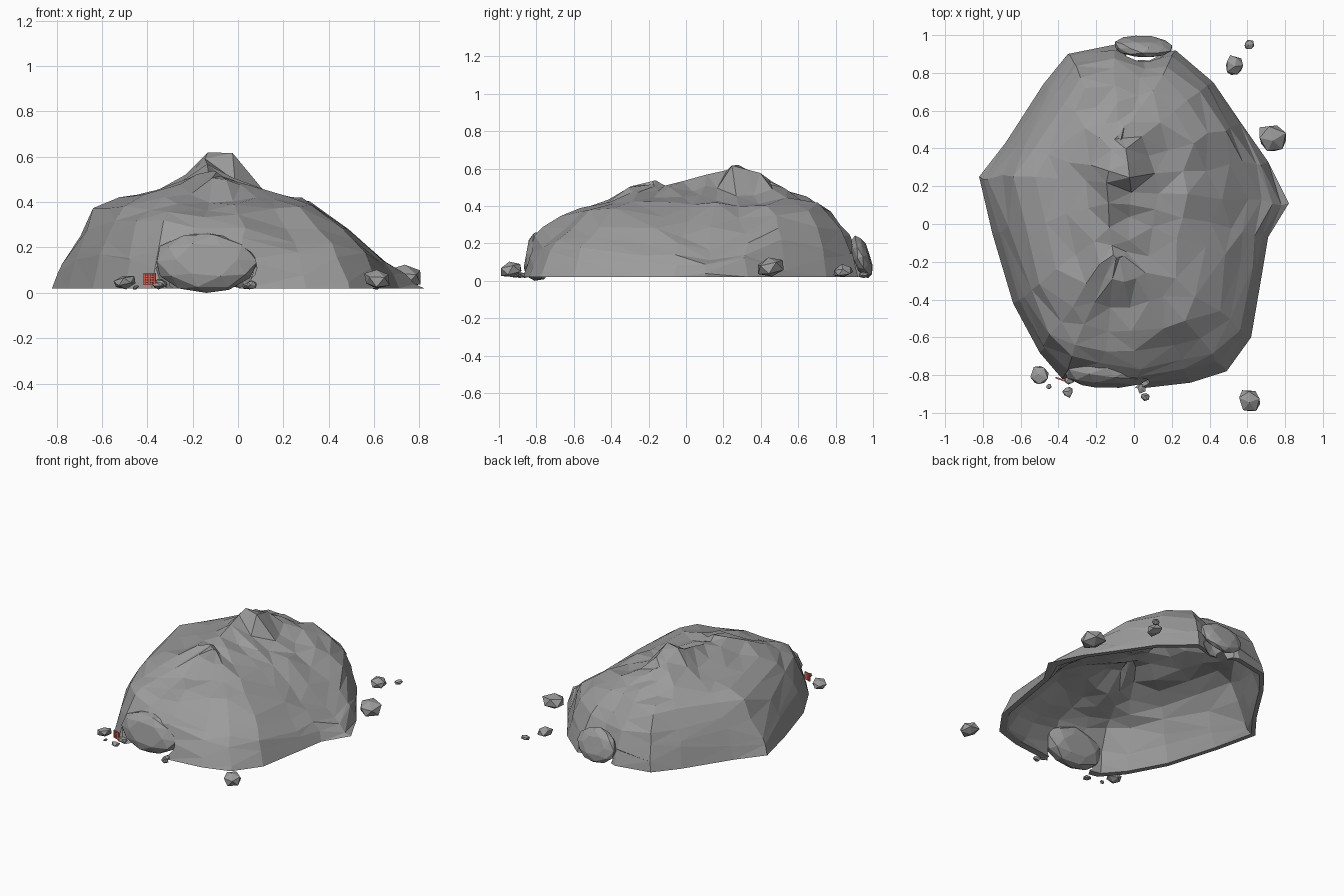
import bpy, bmesh, math, random
from mathutils import Vector, Matrix, Euler

if "Cube" in bpy.data.objects:
    bpy.data.objects.remove(bpy.data.objects["Cube"])

random.seed(4)


def finish(name, bm, color):
    bmesh.ops.recalc_face_normals(bm, faces=bm.faces)
    me = bpy.data.meshes.new(name)
    bm.to_mesh(me)
    bm.free()
    me.materials.append(color)
    ob = bpy.data.objects.new(name, me)
    bpy.context.collection.objects.link(ob)
    return ob


def material(name, rgb):
    m = bpy.data.materials.new(name)
    m.diffuse_color = (*rgb, 1)
    m.use_nodes = True
    m.node_tree.nodes["Principled BSDF"].inputs["Base Color"].default_value = m.diffuse_color
    return m


grey = material("dark_grey", (0.33, 0.33, 0.33))
red = material("red", (0.75, 0.12, 0.08))


def lerp(profile, v):
    for (a, za), (b, zb) in zip(profile, profile[1:]):
        if v <= b:
            return za + (zb - za) * max(0, (v - a) / (b - a))
    return profile[-1][1]


def rock(name, loc, size, subdiv=1, jitter=0.12, rot=(0, 0, 0), flat=1):
    bm = bmesh.new()
    bmesh.ops.create_icosphere(bm, subdivisions=subdiv, radius=1)
    for v in bm.verts:
        v.co *= 1 + random.uniform(-jitter, jitter * 0.4)
        v.co.y = max(-flat, min(flat, v.co.y)) / flat
    m = Matrix.LocRotScale(Vector(loc), Euler(rot), Vector(size))
    bmesh.ops.transform(bm, matrix=m, verts=bm.verts)
    return finish(name, bm, grey)


# Hollow rock shell: ground outline plus front, side and wall height profiles
outline = [(0.82, 0.11), (0.71, 0.33), (0.57, 0.53), (0.42, 0.75), (0.22, 0.92),
           (0.07, 0.88), (-0.1, 0.95), (-0.35, 0.9), (-0.48, 0.74), (-0.68, 0.43),
           (-0.82, 0.25), (-0.75, -0.05), (-0.64, -0.42), (-0.5, -0.68),
           (-0.38, -0.82), (-0.18, -0.86), (0.04, -0.87), (0.3, -0.84),
           (0.49, -0.78), (0.62, -0.6), (0.68, -0.25), (0.71, -0.07)]
front = [(-0.82, 0.02), (-0.77, 0.14), (-0.69, 0.26), (-0.64, 0.42), (-0.53, 0.42),
         (-0.28, 0.46), (-0.14, 0.62), (-0.03, 0.62), (0.05, 0.48), (0.2, 0.42),
         (0.3, 0.41), (0.43, 0.32), (0.56, 0.22), (0.82, 0.02)]
side = [(-0.88, 0.02), (-0.85, 0.2), (-0.8, 0.26), (-0.67, 0.36), (-0.47, 0.4),
        (-0.24, 0.53), (-0.03, 0.53), (0.18, 0.62), (0.35, 0.61), (0.6, 0.44),
        (0.73, 0.45), (0.8, 0.32), (0.9, 0.22), (0.99, 0.02)]
wall = [(0, 0.02), (0.035, 0.16), (0.075, 0.27), (0.14, 0.37), (0.3, 0.46), (0.45, 0.7)]
terrace = [(0, 0.02), (0.05, 0.15), (0.1, 0.21), (0.2, 0.26), (0.27, 0.37), (0.45, 0.5)]
rings = [1, 0.965, 0.92, 0.85, 0.75, 0.6, 0.42, 0.24, 0.08]
peak = Vector((-0.085, 0.2))


def layer_points():
    layers = []
    for t in rings:
        ring = []
        for p in outline:
            p = Vector(p)
            d = p - peak
            # rings shrink faster sideways, leaving a long ridge
            q = peak + Vector((d.x * t, d.y * (0.3 + 0.7 * t)))
            if t == 1:
                z = 0.02
            else:
                q += Vector((random.uniform(-1, 1), random.uniform(-1, 1))) * 0.016 * min(1, t * 2)
                edge = terrace if p.x > 0.25 and p.y < 0.2 else wall
                z = min(lerp(front, q.x), lerp(side, q.y), lerp(edge, (q - p).length))
                z = max(0.03, z + random.uniform(-0.025, 0.008))
            ring.append(Vector((q.x, q.y, z)))
        layers.append(ring)
    return layers


bm = bmesh.new()
layers = layer_points()
n = len(outline)
bases = []
for inset, drop in ((1, 0), (0.955, 0.03)):
    grid = [[bm.verts.new((peak.x + (p.x - peak.x) * inset, peak.y + (p.y - peak.y) * inset,
                           p.z if k == 0 else max(0.022 + 0.004 * k, p.z - drop)))
             for p in ring] for k, ring in enumerate(layers)]
    for a, b in zip(grid, grid[1:]):
        for i in range(n):
            j = (i + 1) % n
            bm.faces.new((a[i], a[j], b[j], b[i]))
    # ridge cap: strip joining the left and right sides of the crest
    s = grid[-1]
    for k in range(11):
        corners = [s[(5 + k) % n], s[(6 + k) % n], s[(4 - k) % n], s[(5 - k) % n]]
        bm.faces.new(list(dict.fromkeys(corners)))
    bases.append(grid[0])
for i in range(n):
    j = (i + 1) % n
    bm.faces.new((bases[0][i], bases[1][i], bases[1][j], bases[0][j]))
bmesh.ops.triangulate(bm, faces=bm.faces)
shell = finish("rock_shell", bm, grey)


# Front and rear openings cut through the shell
def cut(loc, size):
    cutter = rock("opening_cutter", loc, size, 2, 0.0)
    cutter.hide_render = True
    mod = shell.modifiers.new("opening", 'BOOLEAN')
    mod.operation = 'DIFFERENCE'
    mod.object = cutter
    # keep the first solver that leaves the full dome standing
    for solver, self_cut in (('EXACT', False), ('EXACT', True), ('FLOAT', False)):
        mod.solver = solver
        mod.use_self = self_cut
        bpy.context.view_layer.update()
        result = shell.evaluated_get(bpy.context.evaluated_depsgraph_get())
        if len(result.data.polygons) > 400 and result.dimensions.z > 0.5:
            bpy.context.view_layer.objects.active = shell
            bpy.ops.object.modifier_apply(modifier=mod.name)
            break
    else:
        shell.modifiers.remove(mod)
    bpy.data.objects.remove(cutter)


cut((-0.14, -0.83, 0.11), (0.235, 0.1, 0.145))
cut((0.05, 0.93, 0.09), (0.13, 0.08, 0.13))

# Boulders closing the openings
rock("front_boulder", (-0.14, -0.785, 0.134), (0.235, 0.07, 0.138), 2, 0.05, (-0.18, 0, 0), 0.7)
rock("rear_boulder", (0.05, 0.94, 0.125), (0.16, 0.04, 0.12), 2, 0.05, (0.3, 0, -0.06), 0.8)

# Loose stones: x, y, radius, height
stones = [(-0.5, -0.8, 0.06, 0.065), (-0.45, -0.86, 0.018, 0.02), (-0.35, -0.89, 0.034, 0.035),
          (-0.34, -0.82, 0.037, 0.05), (0.06, -0.915, 0.028, 0.04), (0.04, -0.87, 0.03, 0.03),
          (0.61, -0.935, 0.067, 0.09), (0.73, 0.45, 0.092, 0.115), (0.53, 0.84, 0.062, 0.075),
          (0.61, 0.95, 0.03, 0.035)]
for x, y, r, h in stones:
    rock("loose_stone", (x, y, 0.015 + h / 2), (r, r * 0.92, h / 2), 1, 0.2,
         (random.uniform(-0.3, 0.3), 0.2, random.uniform(0, 6)))

# Small red grate beside the entrance
bm = bmesh.new()
turn = Matrix.Translation((-0.39, -0.822, 0.062)) @ Matrix.Rotation(-0.35, 4, 'Z')
for k in range(5):
    o = (k - 2) * 0.0115
    for pos, size in (((o, 0, 0), (0.007, 0.008, 0.053)), ((0, 0, o), (0.053, 0.008, 0.007))):
        m = turn @ Matrix.Translation(pos) @ Matrix.Diagonal((*size, 1))
        bmesh.ops.create_cube(bm, size=1, matrix=m)
finish("red_grate", bm, red)
